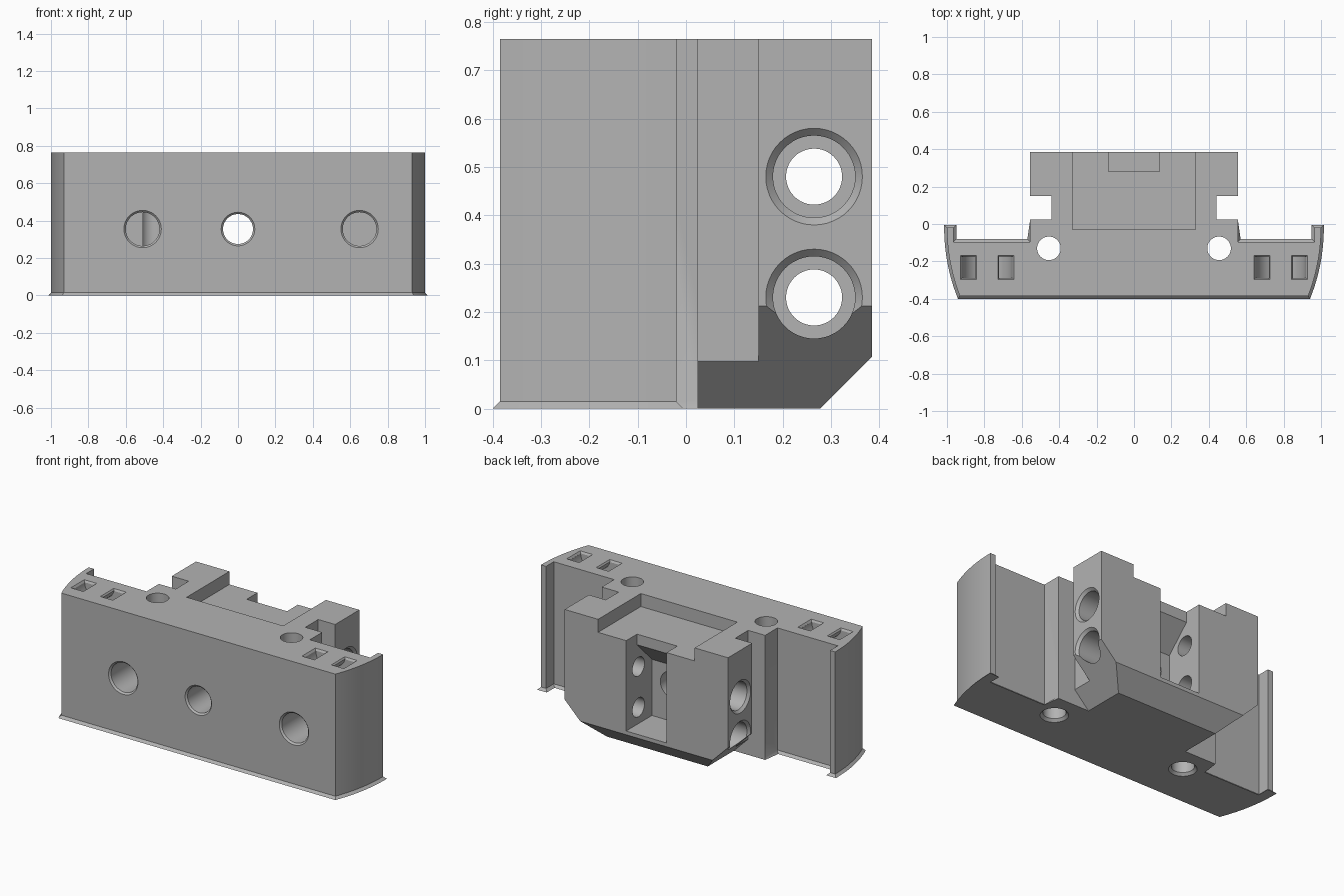
import bpy, bmesh, math
from mathutils import Vector, Matrix

cube = bpy.data.objects.get("Cube")
if cube:
    bpy.data.objects.remove(cube, do_unlink=True)

HEIGHT = 0.765
grey = bpy.data.materials.new("plain_grey")
grey.use_nodes = True
grey.diffuse_color = (0.45, 0.45, 0.45, 1)
grey.node_tree.nodes["Principled BSDF"].inputs["Base Color"].default_value = (0.45, 0.45, 0.45, 1)


def add_object(name, bm):
    bmesh.ops.recalc_face_normals(bm, faces=bm.faces[:])
    mesh = bpy.data.meshes.new(name)
    bm.to_mesh(mesh)
    bm.free()
    mesh.materials.append(grey)
    obj = bpy.data.objects.new(name, mesh)
    bpy.context.collection.objects.link(obj)
    return obj


def prism(points, axis, lo, hi):
    """Extrude a 2D outline along x, y or z."""
    place = {"x": lambda a, b, t: (t, a, b),
             "y": lambda a, b, t: (a, t, b),
             "z": lambda a, b, t: (a, b, t)}[axis]
    bm = bmesh.new()
    bottom = [bm.verts.new(place(a, b, lo)) for a, b in points]
    top = [bm.verts.new(place(a, b, hi)) for a, b in points]
    bm.faces.new(bottom)
    bm.faces.new(top)
    for i in range(len(points)):
        j = (i + 1) % len(points)
        bm.faces.new((bottom[i], bottom[j], top[j], top[i]))
    return bm


def lathe(steps, start, direction, sides=48):
    """Drill shape from (depth, radius) steps along a direction."""
    bm = bmesh.new()
    turn = Vector(direction).to_track_quat("Z", "Y").to_matrix().to_4x4()
    rings = []
    for depth, r in steps:
        angles = [math.tau * i / sides for i in range(sides)]
        rings.append([bm.verts.new((r * math.cos(a), r * math.sin(a), depth)) for a in angles])
    bm.faces.new(rings[0])
    bm.faces.new(rings[-1])
    for a, b in zip(rings, rings[1:]):
        for i in range(sides):
            j = (i + 1) % sides
            bm.faces.new((a[i], a[j], b[j], b[i]))
    bm.transform(Matrix.Translation(start) @ turn)
    return bm


def cut(bm):
    """Subtract a shape from the body."""
    cutter = add_object("cutter", bm)
    cutter.hide_render = True
    mod = body.modifiers.new("cut", "BOOLEAN")
    mod.operation = "DIFFERENCE"
    mod.solver = "EXACT"
    mod.object = cutter
    bpy.context.view_layer.objects.active = body
    bpy.ops.object.modifier_apply(modifier=mod.name)
    bpy.data.objects.remove(cutter, do_unlink=True)


def rect(a, b, c, d):
    return [(a, b), (c, b), (c, d), (a, d)]


# Body outline: curved plate ends, lips and notched rear block
half = []
end_angle = math.asin(0.365)
for i in range(17):
    a = end_angle * (1 - i / 16)
    half.append((math.cos(a), -0.02 - math.sin(a)))
half += [(0.965, -0.02), (0.965, -0.095), (0.555, -0.095), (0.555, 0.025),
         (0.44, 0.025), (0.44, 0.15), (0.555, 0.15), (0.555, 0.385)]
outline = half + [(-x, y) for x, y in reversed(half)]
bm = prism(outline, "z", 0, HEIGHT)
bm.normal_update()
rim = [e for e in bm.edges if all(v.co.z < 0.001 and v.co.y < 0.03 for v in e.verts)
       and not all(abs(v.co.y - 0.025) < 0.001 for v in e.verts)]
bmesh.ops.bevel(bm, geom=rim, offset=0.015, segments=1, affect="EDGES")
body = add_object("mounting_block", bm)

# Sloped underside of the rear block
cut(prism([(0.278 - 0.1, -0.1), (0.485, -0.1), (0.485, 0.207)], "x", -0.7, 0.7))
for s in (-1, 1):
    cut(prism([(s * 0.243, -0.1), (s * 0.7, -0.1), (s * 0.7, 0.357)], "y", 0.025, 0.5))

# Shallow top recess and rear window with sloping ceiling
cut(prism(rect(-0.328, -0.03, 0.328, 0.5), "z", 0.685, 0.9))
cut(prism([(0.5, 0.13), (0.5, 0.9), (0.28, 0.9), (0.28, 0.62), (0.135, 0.475), (0.135, 0.13)],
          "x", -0.137, 0.137))

# Front holes: through hole in the centre, blind ones beside it
cut(lathe([(-0.01, 0.1), (0.01, 0.08), (0.6, 0.08)], (0, -0.385, 0.355), (0, 1, 0)))
for x in (-0.51, 0.65):
    cut(lathe([(-0.01, 0.11), (0.01, 0.09), (0.22, 0.09)], (x, -0.385, 0.355), (0, 1, 0)))

for s in (-1, 1):
    # Counterbored cross holes into the window
    for z in (0.23, 0.48):
        cut(lathe([(-0.015, 0.115), (0.015, 0.085), (0.2, 0.085), (0.2, 0.058), (0.46, 0.058)],
                  (s * 0.555, 0.265, z), (-s, 0, 0)))
    # Vertical holes, countersunk below
    cut(lathe([(-0.015, 0.093), (0.015, 0.063), (0.9, 0.063)], (s * 0.455, -0.13, 0), (0, 0, 1)))
    # Curved strap channel joining two top slots
    steps = [math.pi * i / 24 for i in range(25)]
    arc = [(s * 0.785 + r * math.cos(a), HEIGHT - r * math.sin(a))
           for r, order in ((0.135, steps), (0.065, steps[::-1])) for a in order]
    n = len(steps)
    arc = ([(arc[0][0], 0.8)] + arc[:n] + [(arc[n - 1][0], 0.8), (arc[n][0], 0.8)]
           + arc[n:] + [(arc[-1][0], 0.8)])
    cut(prism(arc, "y", -0.29, -0.175))
    # Flared slot mouths
    for x in (0.685, 0.885):
        bm = prism(rect(-1, -1, 1, 1), "z", HEIGHT - 0.012, HEIGHT + 0.012)
        for v in bm.verts:
            grow = 0.016 if v.co.z > HEIGHT else 0
            v.co.x = s * x + v.co.x * (0.0345 + grow)
            v.co.y = -0.2325 + v.co.y * (0.057 + grow)
        cut(bm)

# Smooth round surfaces, crisp edges
bpy.ops.object.select_all(action="DESELECT")
body.select_set(True)
bpy.context.view_layer.objects.active = body
bpy.ops.object.shade_smooth_by_angle(angle=math.radians(30))
